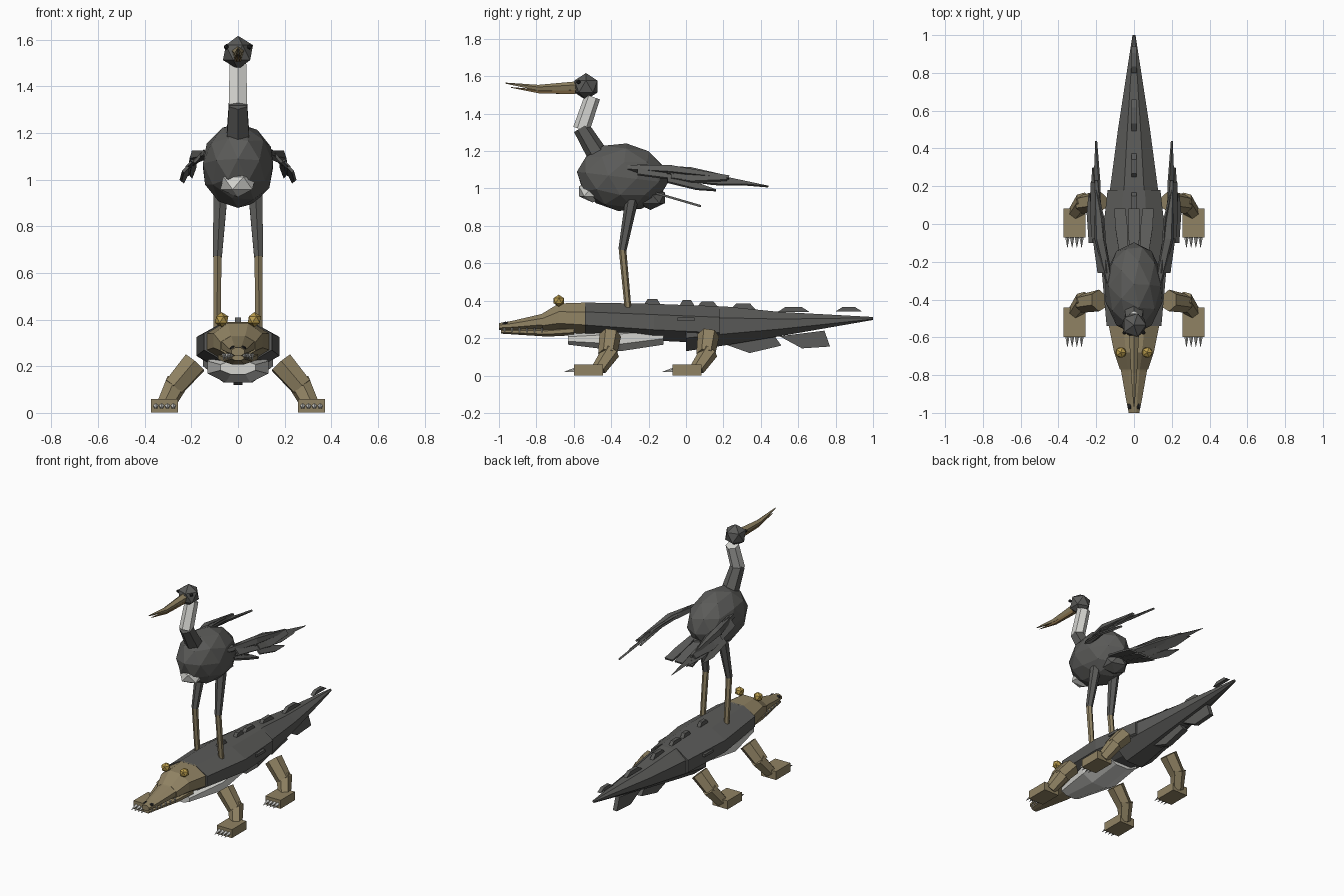
import bpy, bmesh, math
from mathutils import Vector, Matrix

if "Cube" in bpy.data.objects:
    bpy.data.objects.remove(bpy.data.objects["Cube"])


def material(name, rgb):
    m = bpy.data.materials.new(name)
    m.use_nodes = True
    m.diffuse_color = (*rgb, 1)
    m.node_tree.nodes["Principled BSDF"].inputs["Base Color"].default_value = (*rgb, 1)
    return m


GREY = material("slate grey", (0.105, 0.105, 0.1))
BROWN = material("olive tan", (0.28, 0.225, 0.125))
GOLD = material("gold", (0.5, 0.34, 0.075))
PALE = material("pale grey", (0.66, 0.66, 0.63))
HORN = material("horn brown", (0.24, 0.155, 0.065))
DARK = material("near black", (0.025, 0.025, 0.025))


def finish(name, bm, mat):
    bmesh.ops.recalc_face_normals(bm, faces=bm.faces)
    me = bpy.data.meshes.new(name)
    bm.to_mesh(me)
    bm.free()
    me.materials.append(mat)
    ob = bpy.data.objects.new(name, me)
    bpy.context.scene.collection.objects.link(ob)
    return ob


def skin(name, mat, rings):
    bm = bmesh.new()
    vs = [[bm.verts.new(p) for p in r] for r in rings]
    n = len(vs[0])
    for a, b in zip(vs, vs[1:]):
        for i in range(n):
            j = (i + 1) % n
            bm.faces.new((a[i], a[j], b[j], b[i]))
    bm.faces.new(vs[0])
    bm.faces.new(vs[-1])
    return finish(name, bm, mat)


def hull(name, mat, sections, sides=8):
    """Rings across y, each given as y, centre z, half width, half height."""
    k = 1 / math.cos(math.pi / sides)
    ang = [2 * math.pi * (i + 0.5) / sides for i in range(sides)]
    return skin(name, mat, [[(w * k * math.cos(a), y, z + h * k * math.sin(a)) for a in ang]
                            for y, z, w, h in sections])


def tube(name, mat, path, radii, sides=6):
    pts = [Vector(p) for p in path]
    rings = []
    for i, (p, r) in enumerate(zip(pts, radii)):
        d = pts[min(i + 1, len(pts) - 1)] - pts[max(i - 1, 0)]
        u = d.cross(Vector((1, 0, 0.01))).normalized()
        v = d.cross(u).normalized()
        rings.append([p + r * (u * math.cos(t) + v * math.sin(t))
                      for t in (2 * math.pi * j / sides for j in range(sides))])
    return skin(name, mat, rings)


def box(name, mat, c, size):
    bm = bmesh.new()
    bmesh.ops.create_cube(bm, size=1, matrix=Matrix.Translation(c) @ Matrix.Diagonal((*size, 1)))
    return finish(name, bm, mat)


def ball(name, mat, c, size, sub=1, tilt=0):
    bm = bmesh.new()
    bmesh.ops.create_icosphere(bm, subdivisions=sub, radius=1,
                               matrix=Matrix.Translation(c) @ Matrix.Rotation(tilt, 4, "X")
                               @ Matrix.Diagonal((*size, 1)))
    return finish(name, bm, mat)


def plate(name, mat, pts, offset):
    """Flat polygon given a thickness."""
    off = Vector(offset) / 2
    return skin(name, mat, [[Vector(p) - off for p in pts], [Vector(p) + off for p in pts]])


def blade(name, mat, root, tip, across, width, taper):
    a, b, w = Vector(root), Vector(tip), Vector(across).normalized() * width / 2
    m = a.lerp(b, 0.6)
    n = (b - a).cross(w).normalized() * 0.012
    return plate(name, mat, [a - w * 0.7, m - w, b - w * taper, b + w * taper, m + w, a + w * 0.7], n)


# Reptile trunk, tail and belly
hull("trunk", GREY, [(-0.54, 0.305, 0.145, 0.085), (-0.17, 0.285, 0.178, 0.098), (0.18, 0.27, 0.14, 0.1)])
hull("tail", GREY, [(0.0, 0.25, 0.15, 0.12), (0.2, 0.265, 0.125, 0.105),
                    (0.5, 0.275, 0.085, 0.065), (1.0, 0.305, 0.008, 0.008)])
hull("belly", PALE, [(-0.63, 0.195, 0.075, 0.03), (-0.35, 0.195, 0.13, 0.065), (-0.12, 0.22, 0.12, 0.055)])

# Back ridge and tail keels
for y0, y1, z0, z1 in ((-0.23, -0.13, 0.37, 0.41), (-0.04, 0.05, 0.365, 0.403), (0.05, 0.18, 0.355, 0.395),
                       (0.23, 0.38, 0.345, 0.385), (0.49, 0.66, 0.34, 0.367), (0.8, 0.94, 0.343, 0.365)):
    d = (y1 - y0) * 0.25
    plate("back_scute", GREY, [(0, y0, z0), (0, y0 + d, z1), (0, y1 - d, z1), (0, y1, z0)], (0.025, 0, 0))
plate("tail_keel_front", GREY, [(0, 0.2, 0.17), (0, 0.34, 0.12), (0, 0.51, 0.16), (0, 0.46, 0.23)], (0.04, 0, 0))
plate("tail_keel_rear", GREY, [(0, 0.5, 0.21), (0, 0.62, 0.145), (0, 0.77, 0.155), (0, 0.74, 0.24)], (0.03, 0, 0))

# Reptile head
hull("skull", BROWN, [(-0.53, 0.305, 0.135, 0.085), (-0.68, 0.31, 0.105, 0.075), (-0.77, 0.285, 0.075, 0.045)])
hull("upper_snout", BROWN, [(-0.66, 0.305, 0.09, 0.06), (-0.78, 0.287, 0.068, 0.04),
                            (-0.93, 0.268, 0.042, 0.024), (-1.0, 0.262, 0.028, 0.018)])
hull("lower_jaw", BROWN, [(-0.6, 0.24, 0.085, 0.025), (-0.74, 0.23, 0.065, 0.022), (-0.99, 0.236, 0.025, 0.012)])

for s, side in ((-1, "right"), (1, "left")):
    ball(side + "_reptile_eye", GOLD, (s * 0.07, -0.68, 0.4), (0.032, 0.032, 0.032))
    ball(side + "_nostril", DARK, (s * 0.022, -0.965, 0.277), (0.015, 0.018, 0.012))
    for i in range(6):
        y, x = -0.97 + i * 0.04, 0.027 + i * 0.007
        tube(side + "_tooth", PALE, [(s * x, y, 0.255), (s * x, y, 0.228)], [0.007, 0.001], 4)
    for y in (-0.02, 0.02):
        box(side + "_flank_scale", GREY, (s * 0.16, y, 0.3), (0.03, 0.05, 0.018))

    # Reptile legs with clawed feet
    for part, y in (("front", 0), ("hind", 0.525)):
        tube(f"{side}_{part}_upper_leg", BROWN,
             [(s * 0.185, -0.405 + y, 0.215), (s * 0.275, -0.42 + y, 0.11)], [0.058, 0.05])
        tube(f"{side}_{part}_lower_leg", BROWN,
             [(s * 0.262, -0.40 + y, 0.13), (s * 0.31, -0.465 + y, 0.035)], [0.05, 0.04])
        box(f"{side}_{part}_foot", BROWN, (s * 0.315, -0.52 + y, 0.03), (0.115, 0.155, 0.058))
        for k in (-1.5, -0.5, 0.5, 1.5):
            x = s * 0.315 + k * 0.025
            tube(f"{side}_{part}_claw", PALE, [(x, -0.59 + y, 0.03), (x, -0.65 + y, 0.02)], [0.013, 0.001], 5)

    # Bird legs
    tube(side + "_thigh", GREY, [(s * 0.075, -0.29, 0.94), (s * 0.088, -0.34, 0.67)], [0.035, 0.022])
    tube(side + "_shank", BROWN, [(s * 0.088, -0.34, 0.68), (s * 0.09, -0.31, 0.36)], [0.02, 0.018])
    ball(side + "_bird_eye", DARK, (s * 0.05, -0.575, 1.57), (0.012, 0.012, 0.012))

    # Folded wing of overlapping feathers
    lean = (s * 0.65, 0, -0.7)
    tube(side + "_wing_arm", GREY, [(s * 0.13, -0.31, 1.11), (s * 0.18, -0.08, 1.1), (s * 0.2, 0.23, 1.06)],
         [0.02, 0.03, 0.012], 5)
    for root, tip, w, t in (((0.165, -0.26, 1.1), (0.215, 0.22, 1.055), 0.1, 0.3),
                            ((0.19, -0.1, 1.09), (0.2, 0.44, 1.01), 0.04, 0.05),
                            ((0.21, -0.08, 1.065), (0.215, 0.3, 1.02), 0.045, 0.08),
                            ((0.225, -0.1, 1.045), (0.235, 0.16, 0.99), 0.045, 0.1)):
        blade(side + "_wing_feather", GREY, (s * root[0], *root[1:]), (s * tip[0], *tip[1:]), lean, w, t)

# Bird body, breast and rump
ball("bird_body", GREY, (0, -0.34, 1.06), (0.158, 0.245, 0.182), 2, -0.12)
ball("breast_patch", PALE, (0, -0.5, 0.985), (0.085, 0.085, 0.06))
ball("rump", GREY, (0, -0.19, 0.95), (0.09, 0.09, 0.065))
for k in (-1, 0, 1):
    blade("tail_feather", GREY, (k * 0.055, -0.16, 0.975), (k * 0.075, 0.08, 0.905), (1, 0, 0), 0.065, 0.9)

# Bird neck, head and bill
tube("lower_neck", GREY, [(0, -0.46, 1.16), (0, -0.56, 1.325)], [0.058, 0.045])
tube("upper_neck", PALE, [(0, -0.56, 1.315), (0, -0.5, 1.49)], [0.045, 0.042])
ball("bird_head", GREY, (0, -0.535, 1.545), (0.072, 0.072, 0.072))
tube("upper_bill", BROWN, [(0, -0.59, 1.545), (0, -0.79, 1.537), (0, -0.965, 1.563)], [0.027, 0.017, 0.003], 5)
tube("lower_bill", HORN, [(0, -0.59, 1.52), (0, -0.78, 1.517), (0, -0.935, 1.54)], [0.018, 0.012, 0.002], 5)
